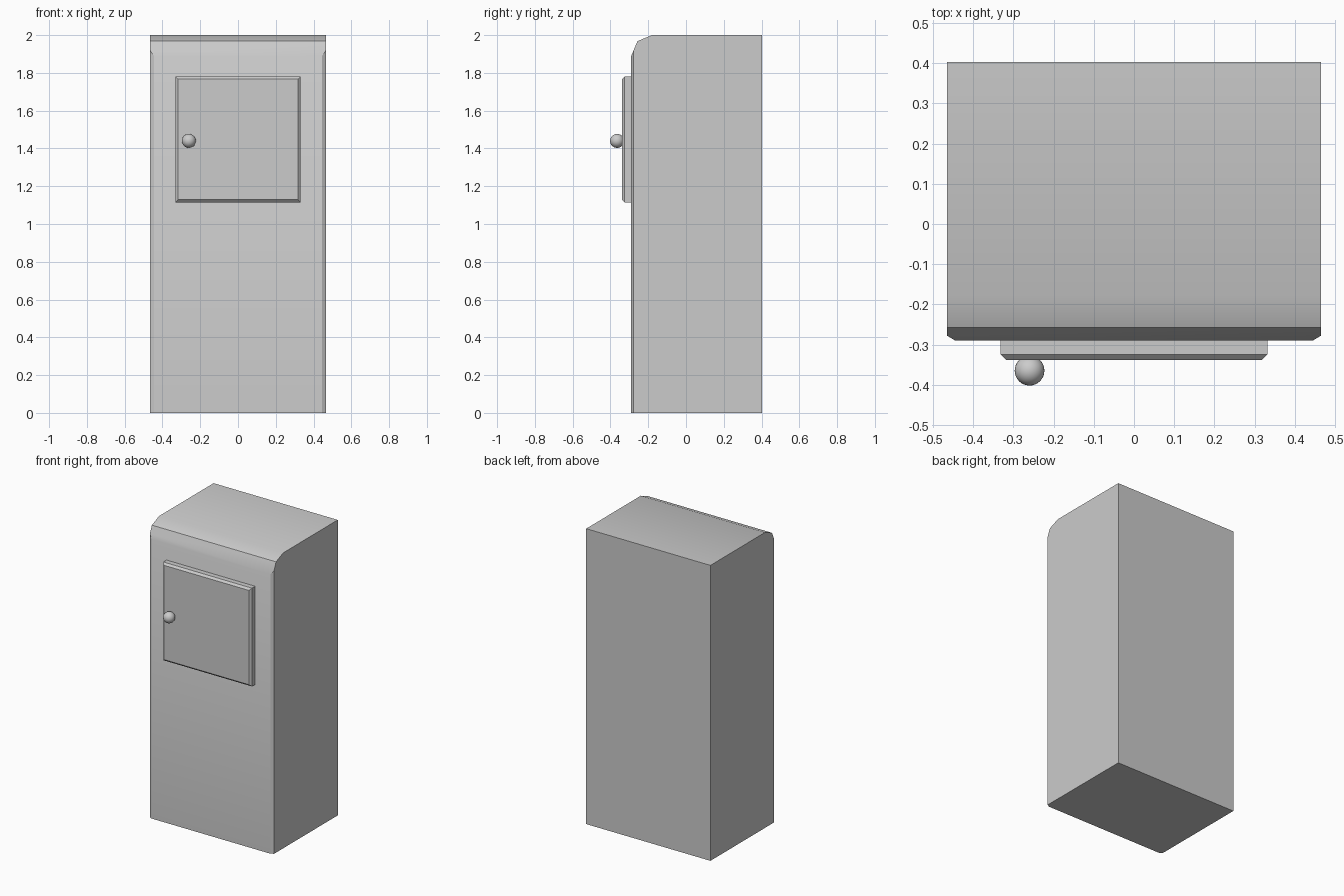
import bpy, bmesh
from mathutils import Vector

if "Cube" in bpy.data.objects:
    bpy.data.objects.remove(bpy.data.objects["Cube"])


def finish(name, bm, angle):
    bmesh.ops.recalc_face_normals(bm, faces=bm.faces)
    mesh = bpy.data.meshes.new(name)
    bm.to_mesh(mesh)
    bm.free()
    obj = bpy.data.objects.new(name, mesh)
    bpy.context.collection.objects.link(obj)
    bpy.ops.object.select_all(action='DESELECT')
    obj.select_set(True)
    bpy.context.view_layer.objects.active = obj
    bpy.ops.object.shade_smooth_by_angle(angle=angle)
    return obj


# Cabinet body: side profile (y, z) swept across the width
W = 0.465
profile = [(-0.29, 0), (0.403, 0), (0.403, 2), (-0.18, 2), (-0.257, 1.968), (-0.29, 1.89)]
bm = bmesh.new()
side = bm.faces.new([bm.verts.new((-W, y, z)) for y, z in profile])
new = bmesh.ops.extrude_face_region(bm, geom=[side], use_keep_orig=True)["geom"]
bmesh.ops.translate(bm, vec=(2 * W, 0, 0), verts=[g for g in new if isinstance(g, bmesh.types.BMVert)])

# Narrow vertical chamfers sliced off both front corners
for s in (-1, 1):
    cut = bmesh.ops.bisect_plane(
        bm, geom=bm.verts[:] + bm.edges[:] + bm.faces[:], dist=1e-5,
        plane_co=(s * W, -0.278, 0), plane_no=Vector((s * 0.012, -0.02, 0)).normalized(),
        clear_outer=True)
    edges = [g for g in cut["geom_cut"] if isinstance(g, bmesh.types.BMEdge)]
    bmesh.ops.holes_fill(bm, edges=edges, sides=0)
finish("cabinet_body", bm, 0.52)

# Raised door with its front rim chamfered
bm = bmesh.new()
bmesh.ops.create_cube(bm, size=1)
bmesh.ops.scale(bm, vec=(0.664, 0.06, 0.665), verts=bm.verts)
bmesh.ops.translate(bm, vec=(0, -0.308, 1.4475), verts=bm.verts)
rim = [e for e in bm.edges if all(v.co.y < -0.33 for v in e.verts)]
bmesh.ops.bevel(bm, geom=rim, offset=0.0135, segments=1, affect='EDGES')
finish("door", bm, 0.52)

# Round door knob
bm = bmesh.new()
bmesh.ops.create_uvsphere(bm, u_segments=32, v_segments=16, radius=0.037)
bmesh.ops.translate(bm, vec=(-0.26, -0.365, 1.44), verts=bm.verts)
finish("door_knob", bm, 0.6)
